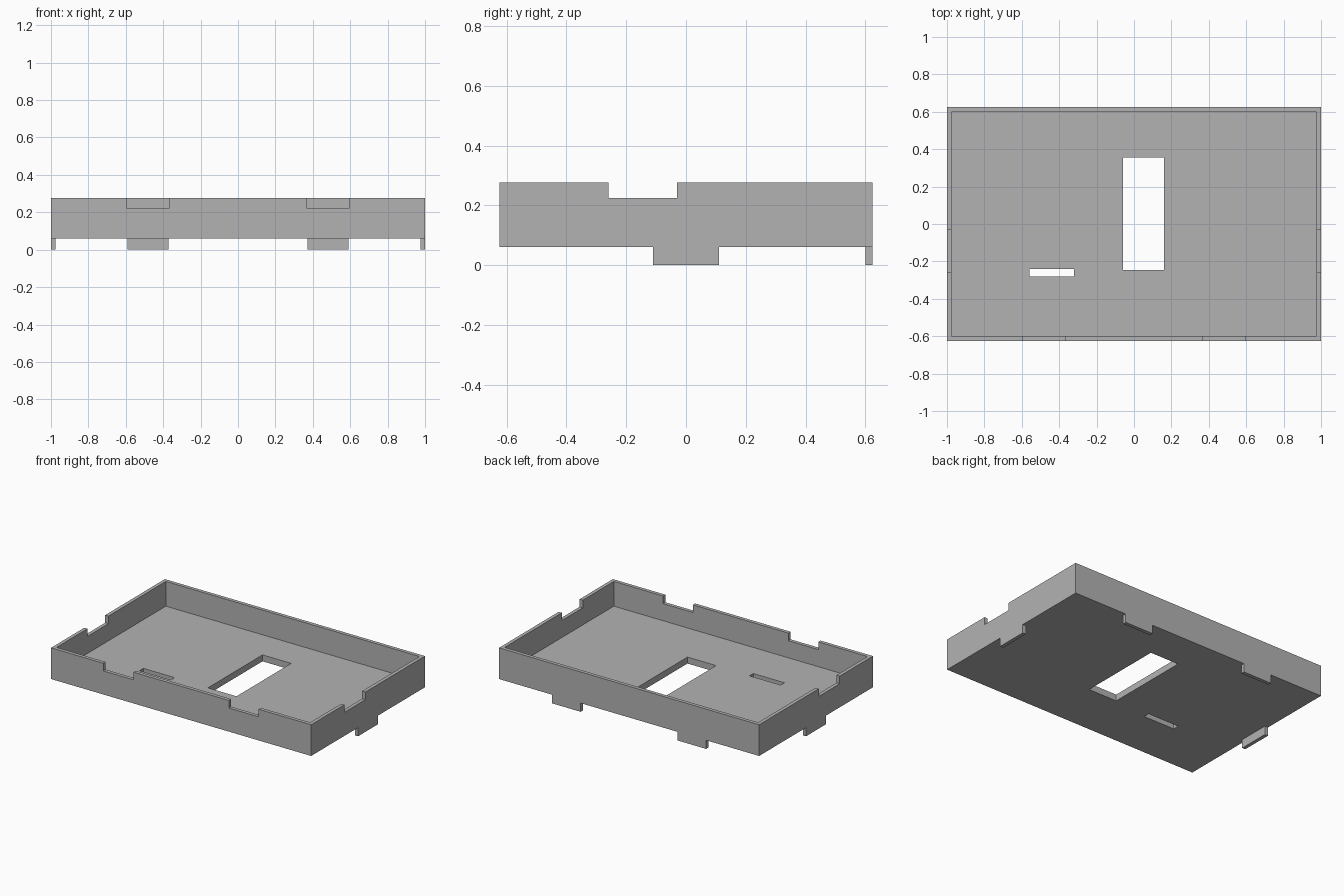
import bpy
import bmesh

cube = bpy.data.objects.get("Cube")
if cube:
    bpy.data.objects.remove(cube, do_unlink=True)

HALF_X, HALF_Y, WALL = 1.0, 0.625, 0.025
BASE, TOP, FLOOR = 0.06, 0.277, 0.105   # underside, rim, inner floor heights
NOTCH = 0.224                           # bottom of the rim notches

grey = bpy.data.materials.new("plain grey")
grey.use_nodes = True
colour = (0.45, 0.45, 0.45, 1)
grey.diffuse_color = colour
grey.node_tree.nodes["Principled BSDF"].inputs["Base Color"].default_value = colour


def box(name, xs, ys, zs):
    """Box spanning the given ranges on each axis."""
    bm = bmesh.new()
    bmesh.ops.create_cube(bm, size=1)
    for v in bm.verts:
        v.co = [r[int(c > 0)] for r, c in zip((xs, ys, zs), v.co)]
    mesh = bpy.data.meshes.new(name)
    bm.to_mesh(mesh)
    bm.free()
    mesh.materials.append(grey)
    obj = bpy.data.objects.new(name, mesh)
    bpy.context.collection.objects.link(obj)
    return obj


def combine(target, tool, operation):
    """Apply one boolean and discard the tool."""
    mod = target.modifiers.new("shape", 'BOOLEAN')
    mod.operation, mod.solver, mod.object = operation, 'EXACT', tool
    graph = bpy.context.evaluated_depsgraph_get()
    mesh = bpy.data.meshes.new_from_object(target.evaluated_get(graph))
    target.modifiers.clear()
    target.data = mesh
    bpy.data.objects.remove(tool, do_unlink=True)


def mirrored(span, side):
    return sorted(side * v for v in span)


# Open tray: outer block with the cavity cut out
tray = box("tray", (-HALF_X, HALF_X), (-HALF_Y, HALF_Y), (BASE, TOP))
inner_x, inner_y = HALF_X - WALL, HALF_Y - WALL
combine(tray, box("cavity", (-inner_x, inner_x), (-inner_y, inner_y), (FLOOR, 1)), 'DIFFERENCE')

# Floor openings: large window and narrow slot
for xs, ys in (((-0.06, 0.16), (-0.245, 0.355)), ((-0.56, -0.32), (-0.282, -0.24))):
    combine(tray, box("opening", xs, ys, (-0.1, 0.2)), 'DIFFERENCE')

for side in (-1, 1):
    # Rim notches in the front wall and the side walls
    notches = ((mirrored((0.367, 0.597), side), (-0.8, -0.5)),
               (mirrored((0.9, 1.1), side), (-0.26, -0.03)))
    for xs, ys in notches:
        combine(tray, box("notch", xs, ys, (NOTCH, 0.5)), 'DIFFERENCE')
    # Locking tabs under the back wall and the side walls
    tabs = ((mirrored((0.372, 0.592), side), (inner_y, HALF_Y)),
            (mirrored((inner_x, HALF_X), side), (-0.11, 0.11)))
    for xs, ys in tabs:
        combine(tray, box("tab", xs, ys, (0, 0.08)), 'UNION')

# Tidy the flat faces
bm = bmesh.new()
bm.from_mesh(tray.data)
bmesh.ops.remove_doubles(bm, verts=bm.verts, dist=0.0001)
bmesh.ops.dissolve_limit(bm, angle_limit=0.01, verts=bm.verts, edges=bm.edges)
bm.to_mesh(tray.data)
bm.free()
tray.data.name = "tray"
